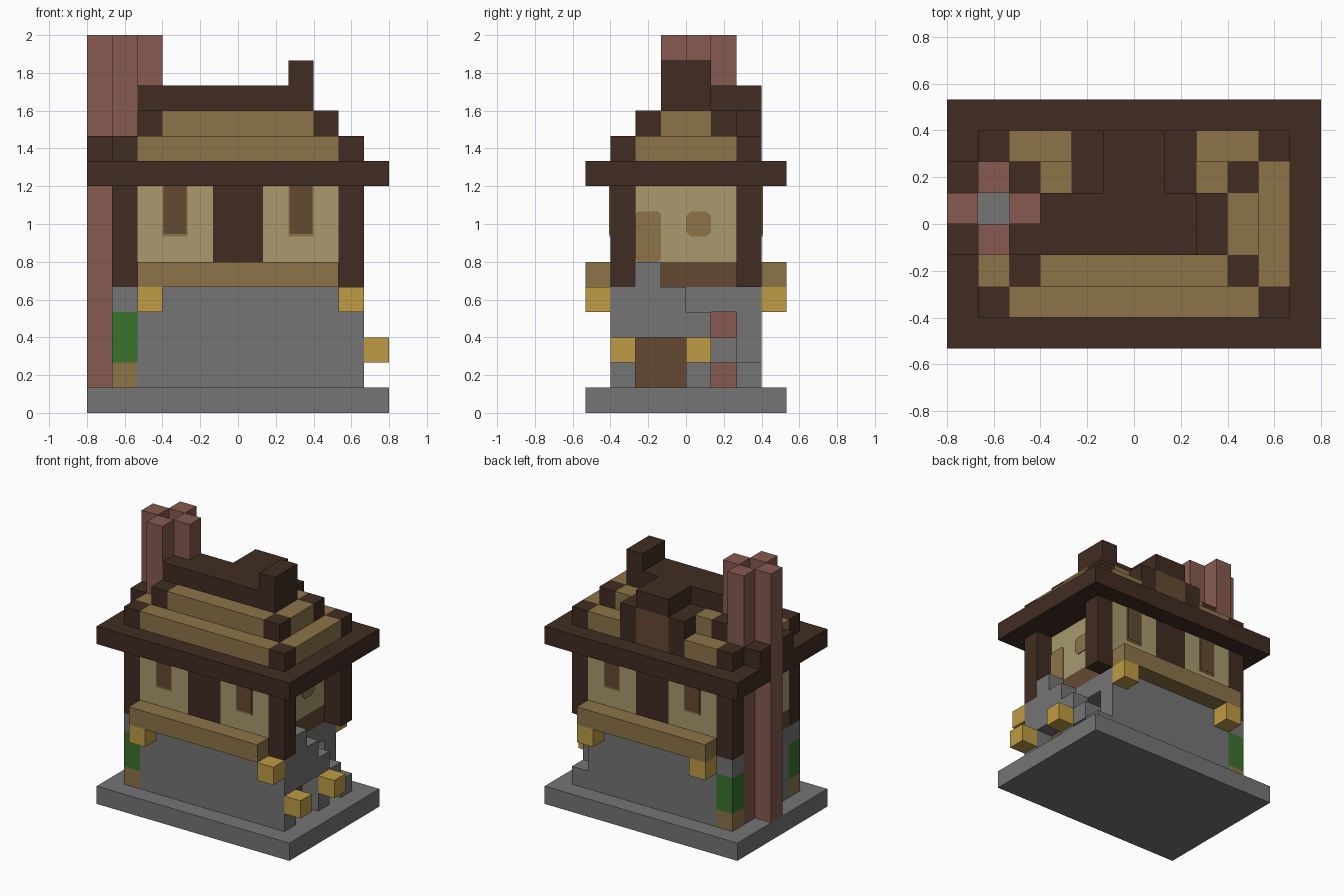
import bpy
import bmesh

start_cube = bpy.data.objects.get("Cube")
if start_cube:
    bpy.data.objects.remove(start_cube, do_unlink=True)

UNIT = 2 / 15  # edge of one building block


def linear(channel):
    c = channel / 255
    return c / 12.92 if c <= 0.04045 else ((c + 0.055) / 1.055) ** 2.4


def make_material(name, hex_code):
    rgb = [linear(v) for v in bytes.fromhex(hex_code)]
    mat = bpy.data.materials.new(name)
    mat.use_nodes = True
    mat.diffuse_color = (*rgb, 1)
    shader = mat.node_tree.nodes["Principled BSDF"]
    shader.inputs["Base Color"].default_value = (*rgb, 1)
    shader.inputs["Roughness"].default_value = 0.9
    return mat


stone = make_material("grey stone", "757575")
dark = make_material("dark timber", "402c22")
tan = make_material("tan wood", "8c7449")
cream = make_material("cream plaster", "a89a6e")
brown = make_material("brown wood", "644a33")
brick = make_material("red brick", "865a50")
gold = make_material("golden lantern", "bf9c45")
leaf = make_material("green leaves", "3a732c")


def finish(name, mat, bm):
    mesh = bpy.data.meshes.new(name)
    bm.to_mesh(mesh)
    bm.free()
    mesh.materials.append(mat)
    obj = bpy.data.objects.new(name, mesh)
    bpy.context.scene.collection.objects.link(obj)
    return obj


def blocks(name, mat, *boxes, mirror=False):
    """Boxes as (x range, y range, z range) in blocks; mirror copies front to back."""
    bm = bmesh.new()
    todo = list(boxes)
    if mirror:
        todo += [(x, (-y[1], -y[0]), z) for x, y, z in boxes]
    for box in todo:
        geo = bmesh.ops.create_cube(bm, size=1)
        for v in geo["verts"]:
            for i, (low, high) in enumerate(box):
                v.co[i] = UNIT * (low + (v.co[i] + 0.5) * (high - low))
    return finish(name, mat, bm)


def side_plate(name, mat, x, y, z, cut, depth=0.05):
    """Thin plate with chamfered corners on a wall that faces +x."""
    (a, b), (c, d) = y, z
    outline = [(a + cut, c), (b - cut, c), (b, c + cut), (b, d - cut),
               (b - cut, d), (a + cut, d), (a, d - cut), (a, c + cut)]
    bm = bmesh.new()
    face = bm.faces.new([bm.verts.new((x * UNIT, p * UNIT, q * UNIT)) for p, q in outline])
    top = bmesh.ops.extrude_face_region(bm, geom=[face])["geom"]
    for v in top:
        if isinstance(v, bmesh.types.BMVert):
            v.co.x += depth * UNIT
    bmesh.ops.recalc_face_normals(bm, faces=bm.faces)
    return finish(name, mat, bm)


def cell(x, y, z, height=1):
    return (x, x + 1), (y, y + 1), (z, z + height)


# Ground floor
blocks("base_slab", stone, ((-6, 6), (-4, 4), (0, 1)))
blocks("front_stone_wall", stone, ((-4, 5), (-3, -2), (1, 5)))
blocks("back_stone_wall", stone, ((-4, 4), (2, 3), (1, 5)))
blocks("left_chimney_side_wall", stone, cell(-5, -2, 1, 4))
blocks("stone_floor", stone, ((-3, 4), (-2, 2), (4, 5)))
blocks("entrance_door", brown, ((3, 4), (-2, 0), (1, 3)))

# Outside stair climbing over the entrance
blocks("stone_stair", stone, cell(4, -2, 3, 3), cell(4, -1, 3, 2), cell(4, 0, 1, 3),
       cell(4, 1, 2), cell(4, 2, 1))

# Planted corner columns
blocks("planter_foot", tan, cell(-5, -3, 1), mirror=True)
blocks("planter_leaves", leaf, cell(-5, -3, 2, 2), mirror=True)
blocks("planter_stone_cap", stone, cell(-5, -3, 4), mirror=True)

# Upper floor
blocks("corner_posts", dark, cell(-5, -3, 5, 4), cell(4, -3, 5, 4), mirror=True)
blocks("center_panels", dark, ((-1, 1), (-3, -2), (5, 9)), mirror=True)
blocks("plaster_walls", cream, ((-4, -1), (-3, -2), (5, 9)),
       ((1, 4), (-3, -2), (5, 9)), mirror=True)
blocks("end_plaster_walls", cream, ((3, 4), (-2, 2), (6, 9)), cell(-5, -2, 6, 3))
blocks("upper_floor", brown, ((-3, 4), (-2, 2), (5, 6)), cell(-5, -2, 5))
blocks("long_ledges", tan, ((-4, 4), (-4, -3), (5, 6)), mirror=True)

# Windows and the upper door
for side, x in (("right", -3), ("left", 2)):
    blocks(side + "_window_trims", tan,
           ((x, x + 1), (-3.03, -3), (7, 9)), mirror=True)
    blocks(side + "_window_panes", brown,
           ((x + 0.05, x + 0.95), (-3.05, -3.03), (7.1, 9)), mirror=True)
side_plate("gallery_window", tan, 4, (0, 1), (7, 8), 0.2)
side_plate("gallery_door", tan, 4, (-2, -1), (6, 8), 0.1)

# Lanterns
blocks("front_lanterns", gold, cell(-4, -4, 4), cell(4, -4, 4))
blocks("back_lanterns", gold, cell(-4, 3, 4), cell(3, 3, 4))
blocks("door_lanterns", gold, cell(5, -3, 2), cell(5, 0, 2))

# Chimney: four shafts around an open flue
shafts = [(-6, 0), (-4, 0), (-5, -1), (-5, 1)]
blocks("chimney", brick, *[cell(x, y, 1, 14) for x, y in shafts])

# Eave, left open where the chimney passes
blocks("eave", dark, ((-6, -5), (-4, 0), (9, 10)), ((-6, -5), (1, 4), (9, 10)),
       ((-5, -4), (-4, -1), (9, 10)), ((-5, -4), (2, 4), (9, 10)),
       ((-4, -3), (-4, 0), (9, 10)), ((-4, -3), (1, 4), (9, 10)),
       ((-3, 6), (-4, 4), (9, 10)))
blocks("chimney_collar", dark, cell(-6, -1, 10), cell(-6, 1, 10))

# Lower roof tier
blocks("lower_tier_corners", dark, cell(-5, -3, 10), cell(4, -3, 10), mirror=True)
blocks("lower_tier", tan, ((-4, 4), (-3, -2), (10, 11)), ((4, 5), (-2, 2), (10, 11)),
       ((-4, -2), (2, 3), (10, 11)), ((2, 4), (2, 3), (10, 11)), cell(-5, -2, 10))

# Upper roof tier
blocks("upper_tier_corners", dark, cell(-4, -2, 10, 2), cell(3, -2, 10, 2), mirror=True)
blocks("upper_tier", tan, ((-3, 3), (-2, -1), (10, 12)), ((3, 4), (-1, 1), (10, 12)),
       ((-3, -2), (1, 2), (10, 12)), ((2, 3), (1, 2), (10, 12)), cell(-4, -1, 10, 2))

# Ridge with its raised end
blocks("ridge", dark, ((-3, 3), (-1, 1), (12, 13)), cell(-4, -1, 12))
blocks("ridge_end", dark, ((2, 3), (-1, 1), (13, 14)))

# Back dormer
blocks("dormer_cheeks", dark, ((-2, -1), (1, 3), (10, 12)), ((1, 2), (1, 3), (10, 12)))
blocks("dormer_face", brown, ((-1, 1), (2, 3), (10, 12)))
blocks("dormer_ridge", dark, ((-1, 1), (1, 3), (12, 13)))
